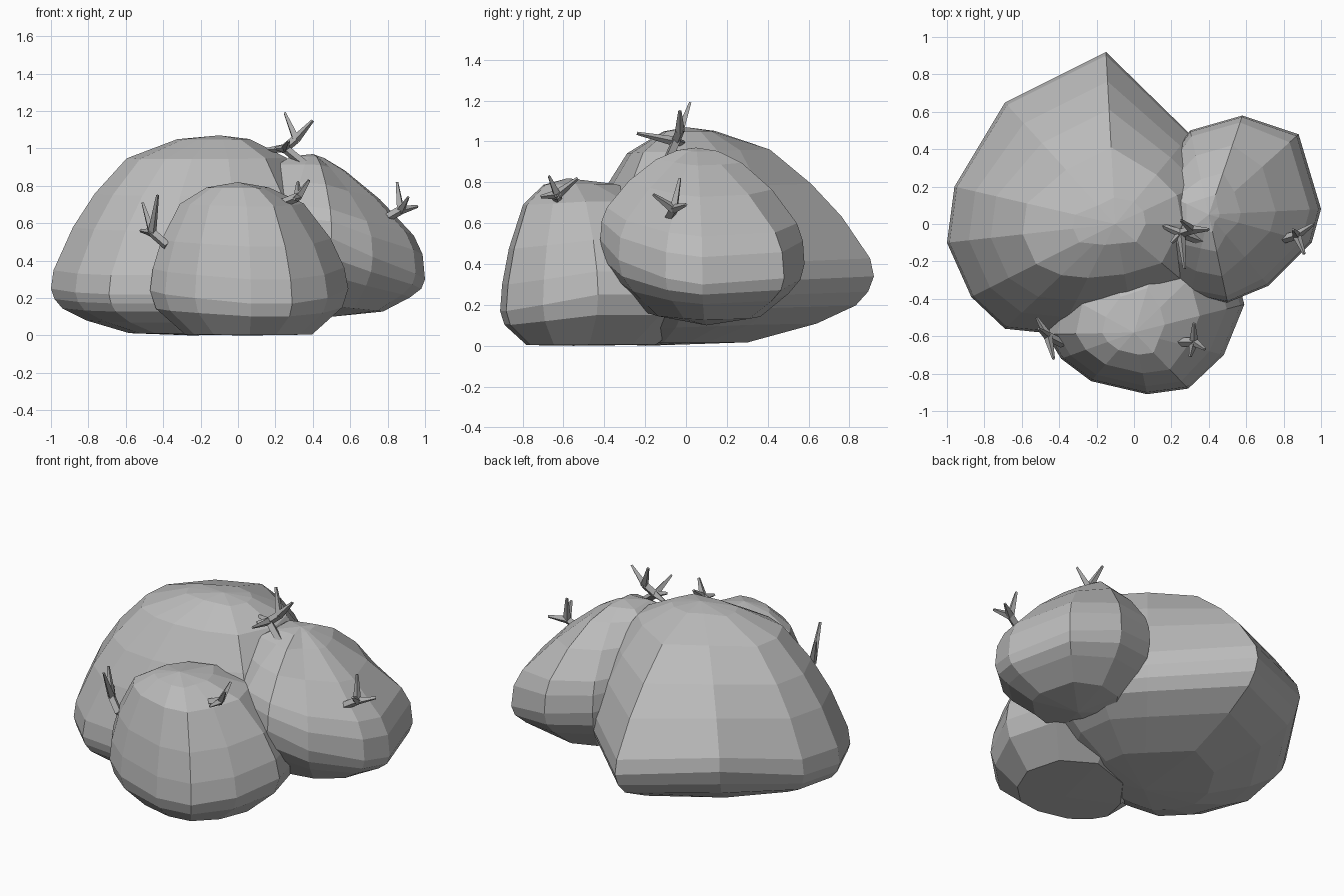
import bpy, bmesh
from mathutils import Vector

cube = bpy.data.objects.get("Cube")
if cube:
    bpy.data.objects.remove(cube, do_unlink=True)


def material(name, grey):
    mat = bpy.data.materials.new(name)
    mat.use_nodes = True
    colour = (grey, grey, grey, 1)
    mat.diffuse_color = colour
    mat.node_tree.nodes["Principled BSDF"].inputs["Base Color"].default_value = colour
    return mat


stone = material("stone grey", 0.5)
bark = material("twig grey", 0.4)


def finish(bm, name, mat):
    bmesh.ops.recalc_face_normals(bm, faces=bm.faces)
    mesh = bpy.data.meshes.new(name)
    bm.to_mesh(mesh)
    bm.free()
    mesh.materials.append(mat)
    obj = bpy.data.objects.new(name, mesh)
    bpy.context.collection.objects.link(obj)


def rock(name, rim, apex, base, upper, lower, slim):
    """Loft the widest outline up to an apex and down to a flat base.
    Each profile step is (share of the width, share of the way to the pole);
    slim(x, y) above 1 hollows the upper slope on that side, below 1 fills it."""
    bm = bmesh.new()

    def ring(pole, width, rise, bend):
        verts = []
        for x, y, z in rim:
            w = width ** bend(x, y)
            verts.append(bm.verts.new((pole[0] + (x - pole[0]) * w,
                                       pole[1] + (y - pole[1]) * w,
                                       z + (pole[2] - z) * rise)))
        return verts

    rings = [ring(apex, w, h, slim) for w, h in reversed(upper)]
    rings.append(ring(apex, 1, 0, slim))
    rings += [ring(base, w, h, lambda x, y: 1) for w, h in lower]
    n = len(rim)
    top = bm.verts.new(apex)
    bottom = bm.verts.new(base)
    for i in range(n):
        j = (i + 1) % n
        bm.faces.new((top, rings[0][i], rings[0][j]))
        bm.faces.new((bottom, rings[-1][j], rings[-1][i]))
        for a, b in zip(rings, rings[1:]):
            bm.faces.new((a[i], b[i], b[j], a[j]))
    finish(bm, name, stone)


# Large rear boulder
rock("large_boulder",
     [(-.15, .92, .34), (-.69, .65, .4), (-.96, .2, .28), (-1, -.1, .25),
      (-.87, -.39, .23), (-.69, -.56, .22), (-.4, -.59, .22), (0, -.55, .22),
      (.35, -.38, .25), (.55, 0, .28), (.5, .28, .3), (.3, .48, .32)],
     (-.1, 0, 1.07), (-.24, -.2, 0),
     [(.985, .12), (.87, .4), (.74, .62), (.55, .85), (.25, .975)],
     [(.975, .22), (.92, .42), (.75, .68), (.45, .95)],
     lambda x, y: 1.35 if y > .5 else 1.2 if y < -.5 else 1)

# Small front boulder
rock("front_boulder",
     [(-.47, -.59, .24), (-.39, -.72, .22), (-.23, -.84, .2), (.07, -.91, .17),
      (.29, -.88, .17), (.48, -.7, .2), (.59, -.43, .25), (.5, -.1, .25),
      (.2, .08, .25), (-.2, -.05, .25), (-.42, -.35, .25)],
     (0, -.58, .82), (.05, -.55, 0),
     [(.97, .2), (.87, .47), (.66, .8), (.36, .95)],
     [(.94, .4), (.64, .98)],
     lambda x, y: 1.25 if x > .4 else 1)

# Side boulder, leaning against the large one and clear of the floor
rock("side_boulder",
     [(1, .08, .3), (.88, .48, .33), (.58, .58, .4), (.3, .5, .45), (.09, .2, .5),
      (.09, -.2, .55), (.3, -.38, .55), (.5, -.42, .52), (.72, -.33, .42), (.95, -.1, .33)],
     (.4, .05, .97), (.5, .1, .1),
     [(.985, .2), (.93, .35), (.7, .64), (.42, .87), (.2, .97)],
     [(.96, .25), (.84, .48), (.55, .86)],
     lambda x, y: 1.45 if x > .7 else .6 if x < .2 else 1)


def stick(bm, start, end, r1, r2):
    """Tapered four-sided stick between two points."""
    a, b = Vector(start), Vector(end)
    turn = (b - a).to_track_quat('Z', 'Y').to_matrix().to_4x4()
    turn.translation = (a + b) / 2
    bmesh.ops.create_cone(bm, cap_ends=True, segments=4, radius1=r1, radius2=r2,
                          depth=(b - a).length, matrix=turn)


def twig(name, root, node, tips):
    bm = bmesh.new()
    stick(bm, root, node, .024, .024)
    for tip in tips:
        stick(bm, node, tip, .024, .008)
    finish(bm, name, bark)


# Forked twigs growing out of the boulders
twig("top_twig", (.36, -.09, .91), (.25, -.05, 1),
     [(.13, 0, .99), (.27, -.24, 1.04), (.2, -.1, 1)])
twig("top_twig_fork", (.25, -.05, 1), (.31, -.03, 1.05),
     [(.25, .02, 1.19), (.4, -.03, 1.15)])
twig("front_twig", (.22, -.63, .7), (.32, -.63, .74),
     [(.38, -.67, .83), (.32, -.53, .82), (.3, -.71, .73)])
twig("left_twig", (-.38, -.64, .48), (-.46, -.6, .55),
     [(-.43, -.72, .75), (-.52, -.5, .56), (-.51, -.56, .71)])
twig("side_twig", (.8, -.08, .63), (.87, -.06, .67),
     [(.85, -.03, .82), (.96, 0, .69), (.91, -.16, .74)])
